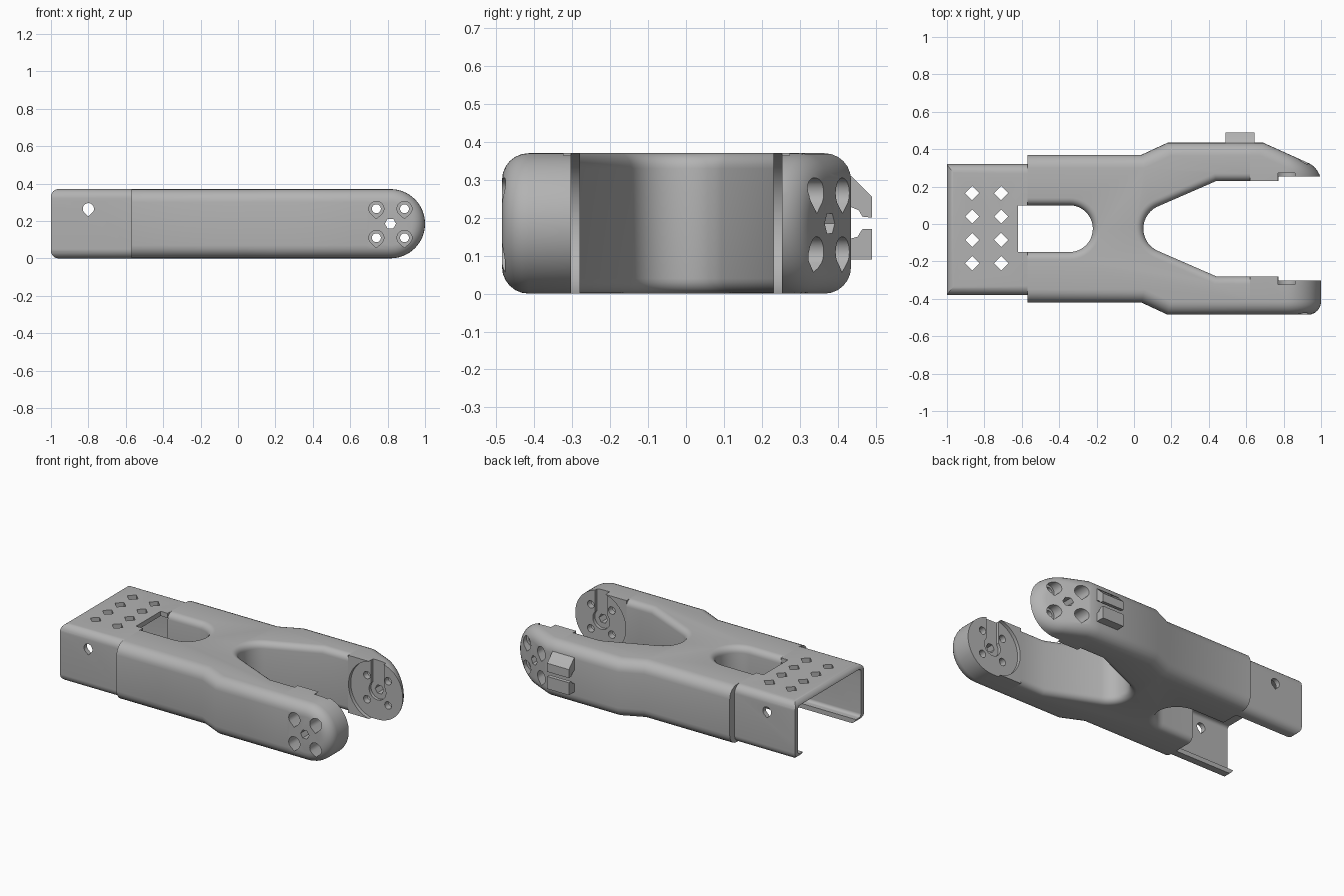
import bpy, bmesh, math

if "Cube" in bpy.data.objects:
    bpy.data.objects.remove(bpy.data.objects["Cube"])

grey = bpy.data.materials.new("matte grey")
grey.use_nodes = True
grey.diffuse_color = (0.45, 0.45, 0.45, 1)
grey.node_tree.nodes["Principled BSDF"].inputs["Base Color"].default_value = (0.45, 0.45, 0.45, 1)

H = 0.37        # height of the link
MID = -0.025    # y of the symmetry plane
SEAM = 0.62     # where arms meet their tips
BACK = -0.57    # where the body meets the sleeve


def arc(cx, cy, r, a, b, n=12):
    angles = [math.radians(a + (b - a) * i / n) for i in range(n + 1)]
    return [(cx + r * math.cos(t), cy + r * math.sin(t)) for t in angles]


def box2d(x0, x1, y0, y1):
    return [(x0, y0), (x1, y0), (x1, y1), (x0, y1)]


def teardrop(cx, cz, r):
    return arc(cx, cz, r, -40, 220, 20) + [(cx, cz - 1.35 * r)]


def place(p, axis, d):
    u, v = p
    return {"x": (d, u, v), "y": (u, d, v), "z": (u, v, d)}[axis]


def prism(name, pts, axis, a, b):
    """Extrude a 2D profile along an axis from a to b."""
    bm = bmesh.new()
    lo = [bm.verts.new(place(p, axis, a)) for p in pts]
    hi = [bm.verts.new(place(p, axis, b)) for p in pts]
    bm.faces.new(lo)
    bm.faces.new(hi)
    for i in range(len(pts)):
        j = (i + 1) % len(pts)
        bm.faces.new((lo[i], lo[j], hi[j], hi[i]))
    bmesh.ops.recalc_face_normals(bm, faces=bm.faces)
    mesh = bpy.data.meshes.new(name)
    bm.to_mesh(mesh)
    bm.free()
    mesh.materials.append(grey)
    obj = bpy.data.objects.new(name, mesh)
    bpy.context.collection.objects.link(obj)
    return obj


def activate(obj):
    bpy.ops.object.select_all(action="DESELECT")
    obj.select_set(True)
    bpy.context.view_layer.objects.active = obj


def cut(obj, pts, axis, a, b, operation="DIFFERENCE"):
    cutter = prism("cutter", pts, axis, a, b)
    cutter.hide_render = True
    mod = obj.modifiers.new("cut", "BOOLEAN")
    mod.operation, mod.solver, mod.object = operation, "EXACT", cutter
    activate(obj)
    bpy.ops.object.modifier_apply(modifier=mod.name)
    bpy.data.objects.remove(cutter)


def fillet(obj, rule, width):
    """Round every edge that the rule accepts."""
    bm = bmesh.new()
    bm.from_mesh(obj.data)
    edges = [e for e in bm.edges if rule(e.verts[0].co, e.verts[1].co)]
    bmesh.ops.bevel(bm, geom=edges, offset=width, segments=6, profile=0.5,
                    affect="EDGES", clamp_overlap=False)
    bm.to_mesh(obj.data)
    bm.free()


def smooth(obj):
    activate(obj)
    bpy.ops.object.shade_smooth_by_angle(angle=math.radians(28))


# Forked body: outer edge, window notch, outer edge, crotch between the arms
outline = [(SEAM, 0.435), (0.18, 0.435), (0.04, 0.37), (BACK, 0.37), (BACK, 0.10)]
outline += arc(-0.345, MID, 0.125, 90, -90, 24)
outline += [(BACK, -0.15), (BACK, -0.42), (0.04, -0.42), (0.18, -0.485),
            (SEAM, -0.485), (SEAM, -0.28), (0.44, -0.28)]
outline += arc(0.18, MID, 0.13, 246, 114, 24)
outline += [(0.44, 0.23), (SEAM, 0.23)]
body = prism("forked_body", outline, "z", 0, H)


def rim(p, q):
    ends = any(abs(p.x - x) < 1e-4 and abs(q.x - x) < 1e-4 for x in (SEAM, BACK))
    return abs(p.z - q.z) < 1e-4 and not ends


def inner(p):
    return abs(p.y - MID) < 0.3


fillet(body, lambda p, q: rim(p, q) and not inner(p) and not inner(q), 0.07)
fillet(body, lambda p, q: rim(p, q) and inner(p) and inner(q)
       and abs(p.z - H / 2) > 0.184 and abs(q.z - H / 2) > 0.184, 0.04)
smooth(body)

# Arm tips: round ended plates with bolt holes and a recessed horn seat
CX, CZ = 0.815, H / 2
stadium = [(SEAM, 0), (0.69, 0)] + arc(CX, CZ, CZ, -90, 90, 32) + [(0.69, H), (SEAM, H)]
for name, side in (("back_arm_tip", 1), ("front_arm_tip", -1)):
    def depth(d):
        return MID + side * d

    outer = depth(0.46)
    tip = prism(name, stadium, "y", depth(0.1), outer)
    if side > 0:
        # The back tip tapers towards its end
        bm = bmesh.new()
        bm.from_mesh(tip.data)
        far = [v for v in bm.verts if abs(v.co.y - outer) < 1e-4]
        fold = [v for v in far if abs(v.co.x - 0.69) < 1e-4]
        bmesh.ops.connect_verts(bm, verts=fold)
        for v in far:
            v.co.y -= max(0, v.co.x - 0.69) * 0.45
        bm.to_mesh(tip.data)
        bm.free()

    def outer_rim(p, q):
        on_face = min(abs(p.y - MID), abs(q.y - MID)) > 0.2
        at_seam = abs(p.x - SEAM) < 1e-4 and abs(q.x - SEAM) < 1e-4
        at_fold = abs(p.x - 0.69) < 1e-4 and abs(q.x - 0.69) < 1e-4
        return on_face and not at_seam and not at_fold

    fillet(tip, outer_rim, 0.07)
    cut(tip, box2d(0.5, 1.1, -0.1, 0.5), "y", depth(0), depth(0.255))
    cut(tip, arc(CX, CZ, 0.19, 0, 354, 59), "y", depth(0.05), depth(0.278))
    cut(tip, box2d(CX - 0.045, CX + 0.045, CZ, 0.5), "y", depth(0.05), depth(0.298))
    cut(tip, arc(CX, CZ, 0.06, 0, 345, 23), "y", depth(0.05), depth(0.298))
    cut(tip, arc(CX, CZ, 0.03, 0, 300, 5), "y", depth(0), depth(0.6))
    for x in (0.74, 0.89):
        for z in (0.11, 0.265):
            cut(tip, teardrop(x, z, 0.04), "y", depth(0.318), depth(0.6))
            cut(tip, arc(x, z, 0.024, 0, 337.5, 15), "y", depth(0), depth(0.6))
    smooth(tip)

# Sleeve: thin channel open below, with lips along its lower edges
corners = [(-0.33, 0.05, 270), (-0.33, 0.32, 180), (0.27, 0.32, 90), (0.27, 0.05, 0)]
walls = []
for r in (0.05, 0.02):
    z = 0.05 - r
    path = [(-0.30, z)]
    for y, cz, start in corners:
        path += arc(y, cz, r, start, start - 90, 8)
    path.append((0.24, z))
    walls.append(path)
sleeve = prism("sleeve", walls[0] + walls[1][::-1], "x", -1, BACK)

# Round the open end, open the window, then drill the plate and walls
rounded = (arc(-0.96, 0.33, 0.04, 90, 180, 8) + arc(-0.96, 0.04, 0.04, 180, 270, 8)
           + [(-0.4, 0), (-0.4, H)])
cut(sleeve, rounded, "y", -0.6, 0.6, "INTERSECT")
cut(sleeve, box2d(-0.62, -0.5, -0.15, 0.10), "z", 0.2, 0.5)
for x in (-0.865, -0.71):
    for i in range(4):
        cut(sleeve, arc(x, 0.165 - 0.125 * i, 0.038, 0, 270, 3), "z", 0.2, 0.5)
cut(sleeve, teardrop(-0.8, 0.265, 0.03), "y", -0.6, 0.6)
smooth(sleeve)

# Cable clip: two facing hooks on the back arm
hooks = {
    "upper_clip_hook": [(0.42, 0.315), (0.435, 0.31), (0.49, 0.255), (0.49, 0.20),
                        (0.465, 0.203), (0.455, 0.22), (0.435, 0.228), (0.42, 0.228)],
    "lower_clip_hook": [(0.42, 0.09), (0.49, 0.09), (0.49, 0.17), (0.465, 0.17),
                        (0.452, 0.15), (0.435, 0.145), (0.42, 0.145)],
}
for name, profile in hooks.items():
    smooth(prism(name, profile, "x", 0.49, 0.645))
